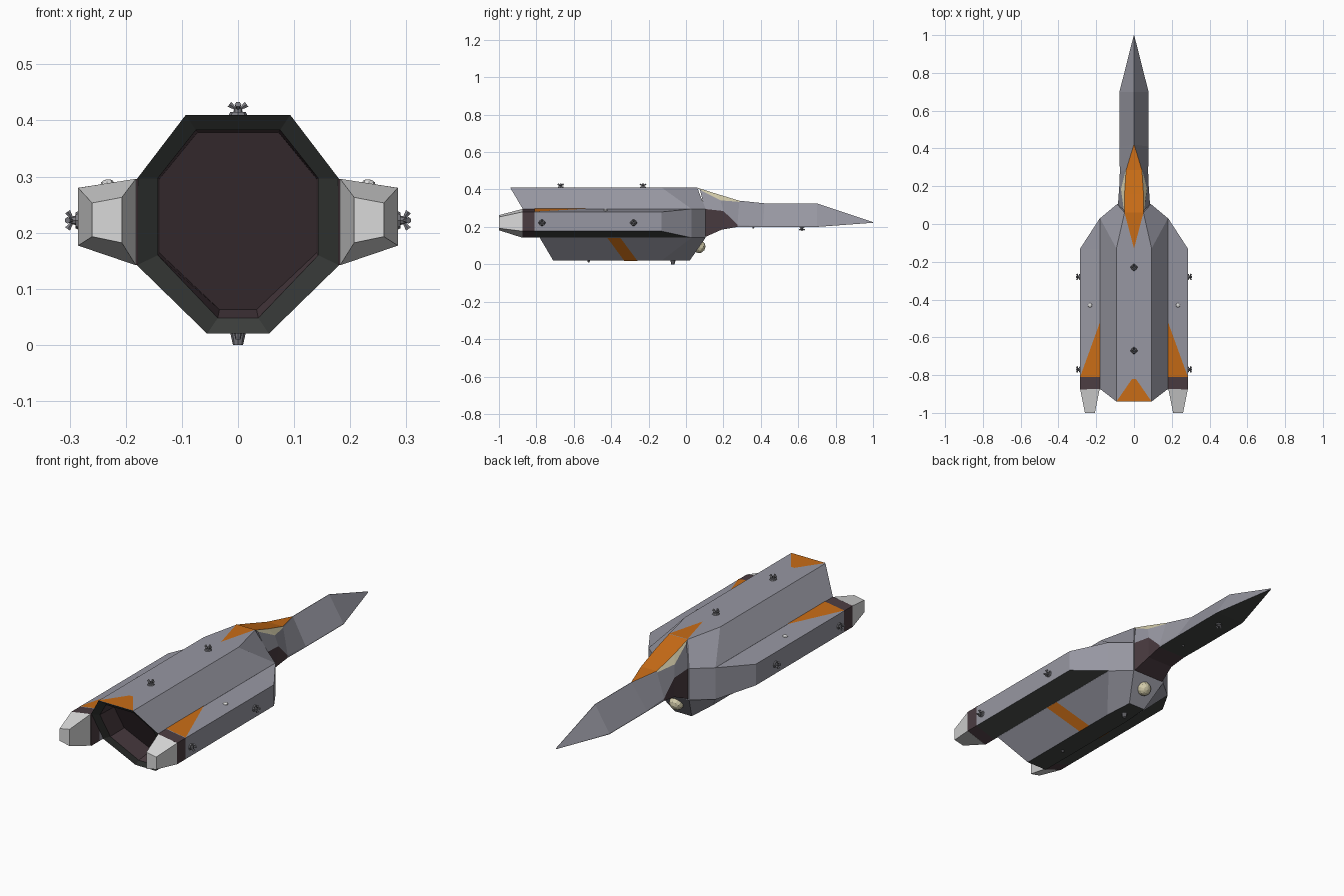
import bpy, bmesh, math
from mathutils import Vector, Matrix

if "Cube" in bpy.data.objects:
    bpy.data.objects.remove(bpy.data.objects["Cube"])


def mat(name, rgb):
    m = bpy.data.materials.new(name)
    m.diffuse_color = (*rgb, 1)
    m.use_nodes = True
    m.node_tree.nodes["Principled BSDF"].inputs["Base Color"].default_value = m.diffuse_color
    return m


HULL = mat("hull grey", (0.31, 0.31, 0.36))
DARK = mat("dark grey", (0.055, 0.06, 0.056))
MAROON = mat("dark maroon", (0.07, 0.045, 0.053))
ORANGE = mat("orange", (0.58, 0.15, 0.008))
WHITE = mat("pale grey", (0.7, 0.7, 0.7))
CREAM = mat("cream glass", (0.66, 0.61, 0.41))
METAL = mat("thruster grey", (0.2, 0.2, 0.22))
MATS = [HULL, DARK, MAROON, ORANGE, WHITE, CREAM, METAL]


def finish(name, bm, fix=True):
    if fix:
        bmesh.ops.recalc_face_normals(bm, faces=bm.faces)
    me = bpy.data.meshes.new(name)
    bm.to_mesh(me)
    bm.free()
    for m in MATS:
        me.materials.append(m)
    ob = bpy.data.objects.new(name, me)
    bpy.context.collection.objects.link(ob)
    return ob


def loft(name, sections, rule, cap=HULL):
    """Skin matching loops of points; rule(i, j) gives the material of face j on strip i."""
    bm = bmesh.new()
    loops = [[bm.verts.new(p) for p in s] for s in sections]
    n = len(loops[0])
    for i in range(len(loops) - 1):
        a, b = loops[i], loops[i + 1]
        for j in range(n):
            k = (j + 1) % n
            f = bm.faces.new((a[j], a[k], b[k], b[j]))
            f.material_index = MATS.index(rule(i, j))
    caps = cap if isinstance(cap, tuple) else (cap, cap)
    for lp, m in ((loops[0], caps[0]), (loops[-1], caps[1])):
        for j in range(n // 2 - 1):      # caps in horizontal bands
            f = bm.faces.new((lp[j], lp[j + 1], lp[n - 2 - j], lp[n - 1 - j]))
            f.material_index = MATS.index(m)
    return finish(name, bm)


def mirrored(half):
    """Right-hand points (top to bottom) plus their reflection."""
    return half + [(-x, y, z) for x, y, z in reversed(half)]


def plate(name, pts, out, m):
    """Painted marking floating just off the surface."""
    pts = [Vector(p) for p in pts]
    nrm = (pts[1] - pts[0]).cross(pts[2] - pts[0]).normalized()
    if nrm.dot(Vector(out)) < 0:
        nrm = -nrm
        pts.reverse()
    bm = bmesh.new()
    f = bm.faces.new([bm.verts.new(p + nrm * 0.002) for p in pts])
    f.material_index = MATS.index(m)
    return finish(name, bm, False)


# Main hull: octagonal body with slanted rear opening
def rear(z):
    return -0.94 + (0.41 - z) * 0.59


def slanted(pts, dy):
    return mirrored([(x, rear(z) + dy, z) for x, z in pts])


OUT = [(0.093, 0.41), (0.18, 0.296), (0.18, 0.142), (0.055, 0.02)]
MOUTH = [(0.075, 0.383), (0.143, 0.297), (0.143, 0.16), (0.036, 0.048)]
BACK = [(0.072, 0.379), (0.14, 0.296), (0.14, 0.164), (0.033, 0.063)]
hull = [
    slanted(BACK, 0.12),
    slanted(MOUTH, 0.015),
    slanted(OUT, 0),
    mirrored([(0.093, -0.13, 0.41), (0.18, 0.03, 0.296), (0.18, 0.03, 0.142), (0.055, -0.13, 0.02)]),
    mirrored([(0.05, 0.06, 0.41), (0.09, 0.105, 0.296), (0.09, 0.105, 0.143), (0.045, 0.02, 0.02)]),
]


def hull_rule(i, j):
    if i == 0:
        return MAROON
    return DARK if i == 1 or j == 3 else HULL


loft("main_hull", hull, hull_rule, (MAROON, HULL))

# Neck and needle nose: rows are top, window sill, cheek, keel
nose = [
    [(0.05, 0.06, 0.41), (0.054, 0.075, 0.398), (0.085, 0.1, 0.296), (0.085, 0.1, 0.145)],
    [(0.05, 0.16, 0.378), (0.069, 0.185, 0.342), (0.078, 0.2, 0.285), (0.07, 0.19, 0.185)],
    [(0.042, 0.285, 0.34), (0.044, 0.285, 0.334), (0.075, 0.275, 0.212), (0.075, 0.275, 0.2)],
    [(0.001, 0.42, 0.326), (0.003, 0.42, 0.323), (0.077, 0.41, 0.205), (0.077, 0.41, 0.2)],
    [(0.001, 0.7, 0.326), (0.003, 0.7, 0.323), (0.077, 0.7, 0.205), (0.077, 0.7, 0.2)],
    [(0.0005, 1, 0.226), (0.001, 1, 0.225), (0.001, 1, 0.223), (0.001, 1, 0.222)],
]


def nose_rule(i, j):
    if j == 7:
        return ORANGE if i < 3 else HULL
    if i < 2:
        return {0: CREAM, 6: CREAM, 1: HULL, 5: HULL}.get(j, MAROON)
    return DARK if j == 3 else HULL


loft("neck_and_nose", [mirrored(s) for s in nose], nose_rule)

# Orange markings on the hull top
plate("spine_marking", [(-0.05, 0.06, 0.41), (0.05, 0.06, 0.41), (0, -0.13, 0.41)], (0, 0, 1), ORANGE)
plate("tail_marking", [(-0.093, -0.94, 0.41), (0.093, -0.94, 0.41), (0.01, -0.82, 0.41),
                       (-0.01, -0.82, 0.41)], (0, 0, 1), ORANGE)


# Small manoeuvring thruster: tapered base with four splayed jets
def cone(bm, r1, r2, depth, m, segs=8):
    bmesh.ops.create_cone(bm, cap_ends=True, segments=segs, radius1=r1, radius2=r2, depth=depth, matrix=m)


def thruster(name, pos, out, size=1.0, jets=True):
    bm = bmesh.new()
    if jets:
        cone(bm, 0.017, 0.014, 0.006, Matrix.Translation((0, 0, 0.002)))
        cone(bm, 0.009, 0.006, 0.012, Matrix.Translation((0, 0, 0.008)))
        for k in range(4):
            m = (Matrix.Rotation(k * math.pi / 2, 4, 'Z') @ Matrix.Translation((0.01, 0, 0.015))
                 @ Matrix.Rotation(math.radians(55), 4, 'Y'))
            cone(bm, 0.003, 0.006, 0.013, m, 6)
    else:
        cone(bm, 0.014, 0.009, 0.022, Matrix.Translation((0, 0, 0.009)))
    for f in bm.faces:
        f.material_index = MATS.index(METAL)
    ob = finish(name, bm)
    ob.location = pos
    ob.rotation_euler = Vector(out).to_track_quat('Z', 'Y').to_euler()
    ob.scale = (size,) * 3


for y in (-0.23, -0.67):
    thruster("top_thruster", (0, y, 0.41), (0, 0, 1))
thruster("belly_thruster", (0, -0.07, 0.02), (0, 0, -1), 1.0, False)
thruster("belly_sensor", (0, -0.52, 0.02), (0, 0, -1), 0.5, False)
thruster("nose_thruster", (0, 0.62, 0.2), (0, 0, -1), 0.9)
thruster("nose_sensor", (0, 0.36, 0.2), (0, 0, -1), 0.4, False)


# Round domes: chin lamp and pod lights
def dome(name, pos, out, radius, height, m, segs=12):
    bm = bmesh.new()
    bmesh.ops.create_uvsphere(bm, u_segments=segs, v_segments=6, radius=1)
    for f in bm.faces:
        f.material_index = MATS.index(m)
    ob = finish(name, bm)
    ob.location = pos
    ob.rotation_euler = Vector(out).to_track_quat('Z', 'Y').to_euler()
    ob.scale = (radius, radius, height)


dome("chin_lamp", (0, 0.073, 0.092), (0, 0.83, -0.56), 0.034, 0.03, CREAM)

# Side pods, nozzles and their details, on both sides
for s, side in ((1, "right"), (-1, "left")):
    def ring(y, xo, zt, zb, xi=0.178, zti=0.296, zbi=0.142):
        return [(s * xi, y, zti), (s * xo, y, zt), (s * xo, y, zb), (s * xi, y, zbi)]

    pod = [ring(-0.875, 0.285, 0.28, 0.177), ring(-0.81, 0.285, 0.28, 0.177),
           ring(-0.13, 0.285, 0.28, 0.177), ring(0.03, 0.181, 0.296, 0.142)]
    loft(side + "_pod", pod, lambda i, j: MAROON if i == 0 else DARK if j == 2 else HULL,
         (MAROON, HULL))
    nozzle = [ring(-0.874, 0.285, 0.28, 0.177, 0.182),
              ring(-1.0, 0.26, 0.253, 0.193, 0.207, 0.263, 0.182)]
    loft(side + "_nozzle", nozzle, lambda i, j: WHITE, WHITE)
    plate(side + "_pod_marking", [(s * 0.18, -0.52, 0.296), (s * 0.18, -0.81, 0.296),
                                  (s * 0.285, -0.81, 0.28)], (0, 0, 1), ORANGE)
    plate(side + "_belly_stripe", [(s * 0.18, -0.42, 0.142), (s * 0.18, -0.35, 0.142),
                                   (s * 0.055, -0.26, 0.02), (s * 0.055, -0.33, 0.02)],
          (s, 0, -1), ORANGE)
    for y in (-0.28, -0.77):
        thruster(side + "_pod_thruster", (s * 0.285, y, 0.222), (s, 0, 0))
    dome(side + "_pod_light", (s * 0.233, -0.43, 0.288), (s * 0.15, 0, 1), 0.012, 0.007, WHITE, 8)
